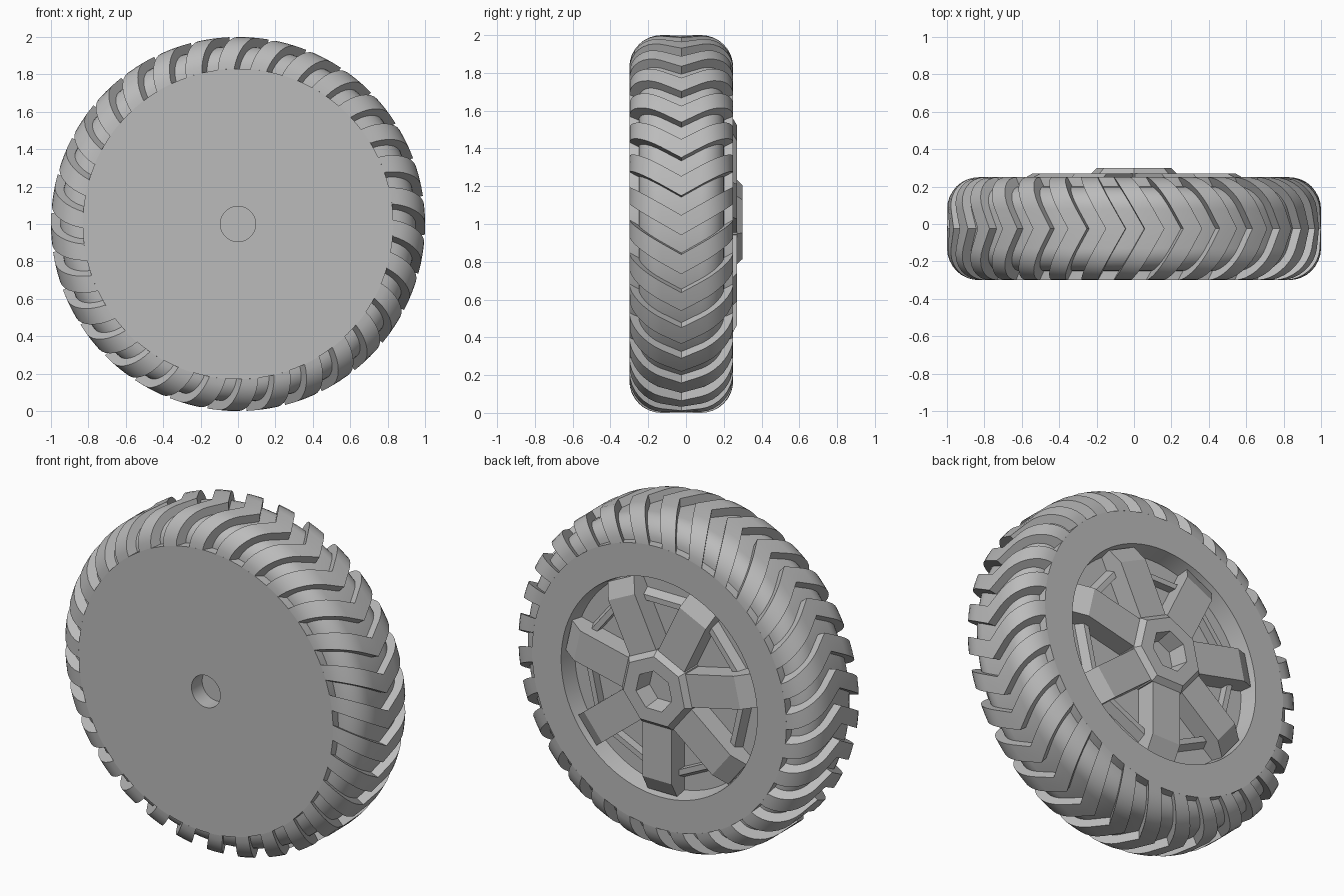
import bpy, bmesh
from math import sin, cos, pi, radians, hypot
from mathutils import Matrix

cube = bpy.data.objects.get("Cube")
if cube:
    bpy.data.objects.remove(cube)

grey = bpy.data.materials.new("Grey")
grey.use_nodes = True
tint = (0.5, 0.5, 0.5, 1)
grey.diffuse_color = tint
grey.node_tree.nodes["Principled BSDF"].inputs["Base Color"].default_value = tint

FRONT, BACK, MID = -0.30, 0.25, -0.025
FOOT, FLOOR = 0.83, 0.15
SPOKES, LUGS = 7, 30


def finish(name, bm, smooth=True):
    bmesh.ops.remove_doubles(bm, verts=bm.verts, dist=1e-5)
    bmesh.ops.recalc_face_normals(bm, faces=bm.faces)
    mesh = bpy.data.meshes.new(name)
    bm.to_mesh(mesh)
    bm.free()
    mesh.materials.append(grey)
    obj = bpy.data.objects.new(name, mesh)
    obj.location.z = 1
    bpy.context.collection.objects.link(obj)
    if smooth:
        bpy.ops.object.select_all(action="DESELECT")
        obj.select_set(True)
        bpy.context.view_layer.objects.active = obj
        bpy.ops.object.shade_smooth_by_angle(angle=radians(30))
    return obj


def polar(r, y, a):
    return (r * cos(a), y, r * sin(a))


def lathe(name, profile, sides, start=0.0, smooth=True):
    """Spin (radius, y) points around the axle."""
    bm = bmesh.new()
    rings = [[bm.verts.new(polar(r, y, start + 2 * pi * i / sides)) for i in range(sides)]
             if r > 0 else [bm.verts.new((0, y, 0))] * sides for r, y in profile]
    for lower, upper in zip(rings, rings[1:]):
        for i in range(sides):
            j = (i + 1) % sides
            corners = list(dict.fromkeys((lower[i], lower[j], upper[j], upper[i])))
            if len(corners) > 2:
                bm.faces.new(corners)
    return finish(name, bm, smooth)


def tread_profile(inset, steps=8):
    """Rounded tyre section from the front foot to the back foot."""
    radius = 1 - FOOT - inset
    half = [(FOOT + radius * sin(t), FRONT + 1 - FOOT - radius * cos(t))
            for t in (pi / 2 * i / steps for i in range(steps + 1))]
    return half + [(1 - inset, MID)] + [(r, 2 * MID - y) for r, y in reversed(half)]


# Tyre body with the groove bottoms, the front axle hole and the back recess
lathe("tyre_body",
      [(0, -0.2), (0.094, -0.2), (0.094, FRONT), (FOOT, FRONT)] + tread_profile(0.05)
      + [(FOOT, BACK), (0.64, BACK), (0.62, FLOOR), (0, FLOOR)], 120)

# Chevron tread lugs
bm = bmesh.new()
outer, inner = tread_profile(0), tread_profile(0.055)
for k in range(LUGS):
    sections = []
    for top, base in zip(outer, inner):
        loop = []
        for (r, y), columns in ((top, (0, 1, 2)), (base, (2, 1, 0))):
            sweep = 0.57 * abs(y - MID) / r
            for c in columns:
                angle = radians(8.6 + 360 / LUGS * k + 3.05 * c) + sweep
                loop.append(bm.verts.new(polar(r, y, angle)))
        sections.append(loop)
    for a, b in zip(sections, sections[1:]):
        for i in range(6):
            j = (i + 1) % 6
            bm.faces.new((a[i], a[j], b[j], b[i]))
    bm.faces.new(sections[0])
    bm.faces.new(sections[-1])
finish("tread_lugs", bm)

# Spokes with sloping outer ends
bm = bmesh.new()
side = [(0.15, FLOOR), (0.15, 0.27), (0.535, 0.27), (0.625, 0.22), (0.625, FLOOR)]
for k in range(SPOKES):
    turn = Matrix.Rotation(pi / 2 + 2 * pi * k / SPOKES, 4, "Y")
    face = bm.faces.new([bm.verts.new(turn @ Matrix.Translation((r, y, -0.095)).translation)
                         for r, y in side])
    wide = bmesh.ops.extrude_face_region(bm, geom=[face])
    moved = [v for v in wide["geom"] if isinstance(v, bmesh.types.BMVert)]
    bmesh.ops.translate(bm, verts=moved, vec=turn.to_3x3() @ Matrix.Translation((0, 0, 0.19)).translation)
finish("spokes", bm, False)

# Seven-sided brace ring between the spokes, and the hub with its socket
lathe("brace_ring", [(0.58, FLOOR), (0.555, 0.2), (0.52, 0.2), (0.52, FLOOR)],
      SPOKES, -pi / 2, False)
lathe("hub", [(0.235, FLOOR), (0.235, 0.27), (0.205, 0.30), (0.12, 0.30), (0.1, 0.2), (0, 0.2)],
      SPOKES, pi / 2, False)
